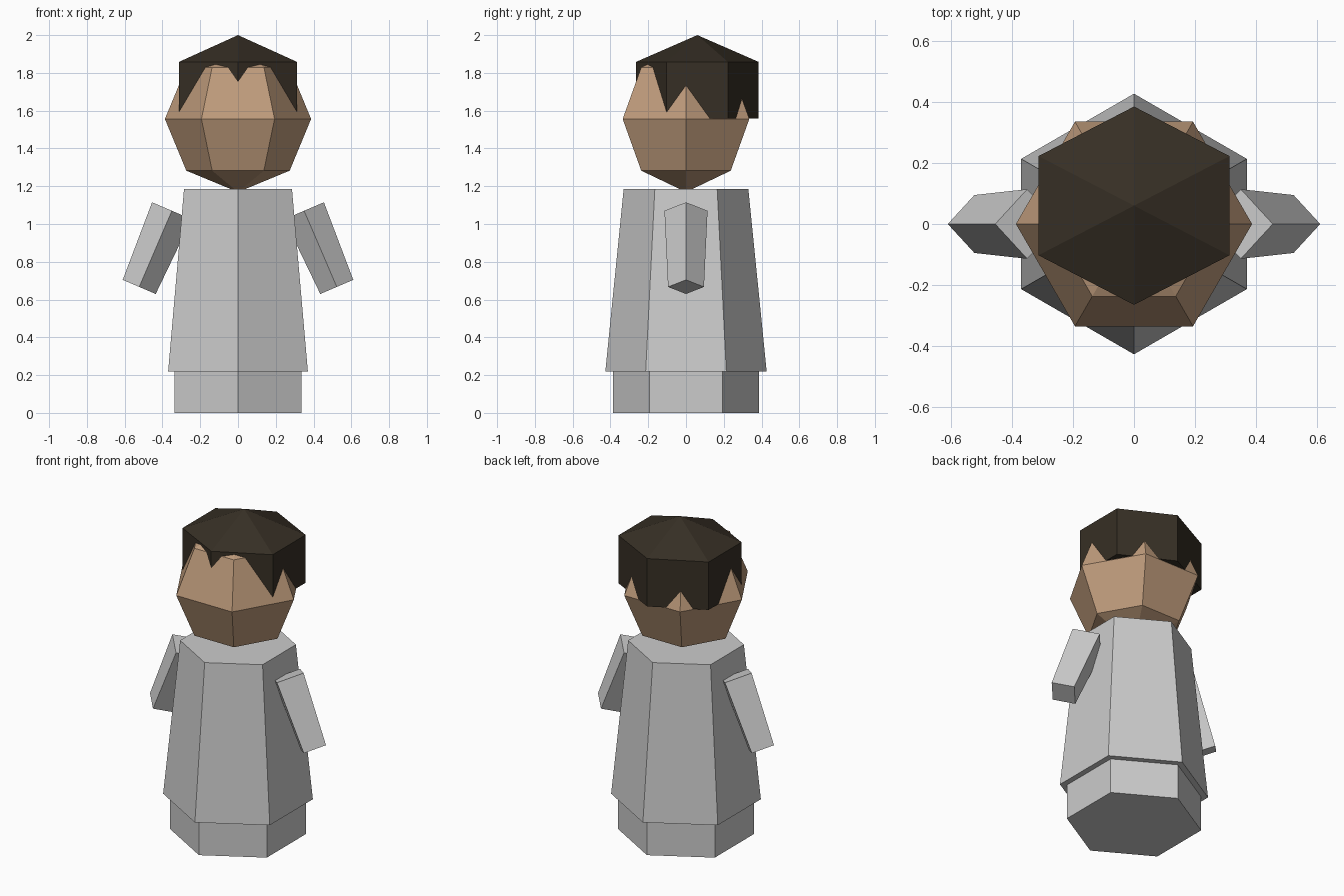
import bpy, math
from mathutils import Vector

cube = bpy.data.objects.get("Cube")
if cube:
    bpy.data.objects.remove(cube, do_unlink=True)


def make_material(name, rgb):
    mat = bpy.data.materials.new(name)
    mat.use_nodes = True
    color = (*rgb, 1)
    mat.diffuse_color = color
    mat.node_tree.nodes["Principled BSDF"].inputs["Base Color"].default_value = color
    return mat


grey = make_material("light grey", (0.6, 0.6, 0.6))
skin = make_material("tan skin", (0.52, 0.33, 0.2))
brown = make_material("dark brown hair", (0.037, 0.028, 0.018))


def finish(name, mat):
    obj = bpy.context.object
    obj.name = name
    obj.data.materials.append(mat)
    return obj


def frustum(name, mat, sides, start, end, r1, r2, scale_x=1):
    """Tapered prism running from start to end, corners on the y axis."""
    start, end = Vector(start), Vector(end)
    axis = end - start
    bpy.ops.mesh.primitive_cone_add(
        vertices=sides, radius1=r1, radius2=r2, depth=axis.length,
        location=(start + end) / 2,
        rotation=(0, math.atan2(axis.x, axis.z), 0))
    obj = finish(name, mat)
    obj.scale.x = scale_x
    return obj


# Base and robe
frustum("base", grey, 6, (0, 0, 0), (0, 0, 0.22), 0.387, 0.387)
frustum("robe", grey, 6, (0, 0, 0.22), (0, 0, 1.185), 0.427, 0.33)

# Arms
for side, name in ((1, "left_arm"), (-1, "right_arm")):
    frustum(name, grey, 4, (side * 0.35, 0, 1.07), (side * 0.523, 0, 0.667),
            0.114, 0.095)

# Head
bpy.ops.mesh.primitive_uv_sphere_add(
    segments=6, ring_count=4, radius=0.387, location=(0, 0, 1.556),
    rotation=(0, 0, math.pi / 6))
finish("head", skin)

# Hair: a cap the face pokes through, with a pointed crown
frustum("hair_cap", brown, 6, (0, 0.06, 1.558), (0, 0.06, 1.858), 0.325, 0.325, 1.112)
frustum("hair_crown", brown, 6, (0, 0.06, 1.858), (0, 0.06, 2), 0.325, 0, 1.112)
